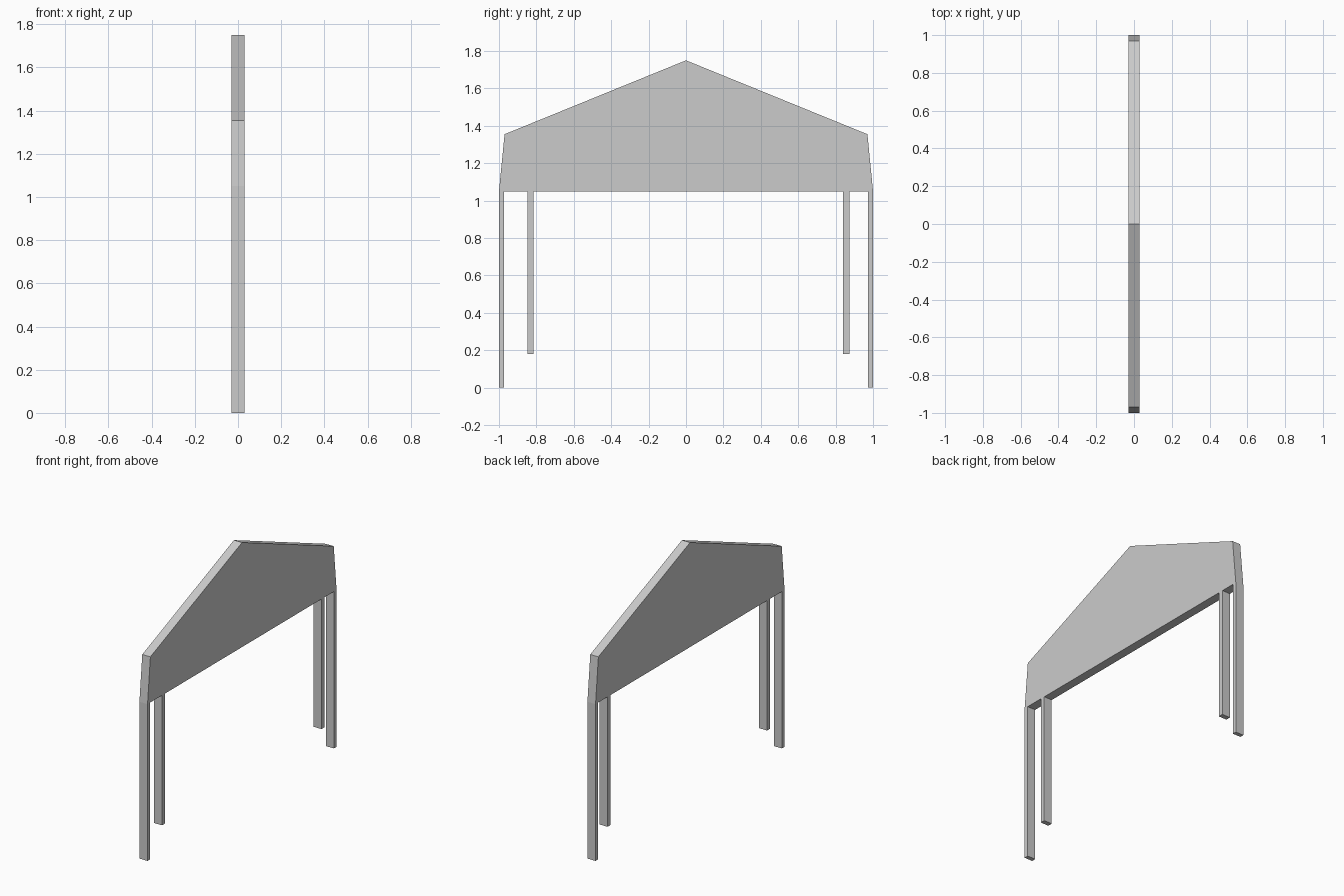
import bpy
import bmesh

if "Cube" in bpy.data.objects:
    bpy.data.objects.remove(bpy.data.objects["Cube"])

HALF = 0.03  # half thickness in x shared by every part


def extrude_profile(name, points):
    """Extrude a closed (y, z) outline symmetrically along x."""
    bm = bmesh.new()
    face = bm.faces.new([bm.verts.new((-HALF, y, z)) for y, z in points])
    new = bmesh.ops.extrude_face_region(bm, geom=[face])["geom"]
    verts = [v for v in new if isinstance(v, bmesh.types.BMVert)]
    bmesh.ops.translate(bm, verts=verts, vec=(2 * HALF, 0, 0))
    bmesh.ops.recalc_face_normals(bm, faces=bm.faces)
    mesh = bpy.data.meshes.new(name)
    bm.to_mesh(mesh)
    bm.free()
    obj = bpy.data.objects.new(name, mesh)
    bpy.context.collection.objects.link(obj)
    return obj


def leg(name, y0, y1, bottom):
    extrude_profile(name, [(y0, bottom), (y1, bottom), (y1, 1.05), (y0, 1.05)])


# Gabled panel
extrude_profile("gable_panel", [(-1, 1.05), (1, 1.05), (0.97, 1.355),
                                (0, 1.75), (-0.97, 1.355)])

# Long outer legs and shorter inner legs
leg("front_outer_leg", -1.0, -0.972, 0)
leg("back_outer_leg", 0.972, 1.0, 0)
leg("front_inner_leg", -0.847, -0.815, 0.18)
leg("back_inner_leg", 0.84, 0.873, 0.18)
